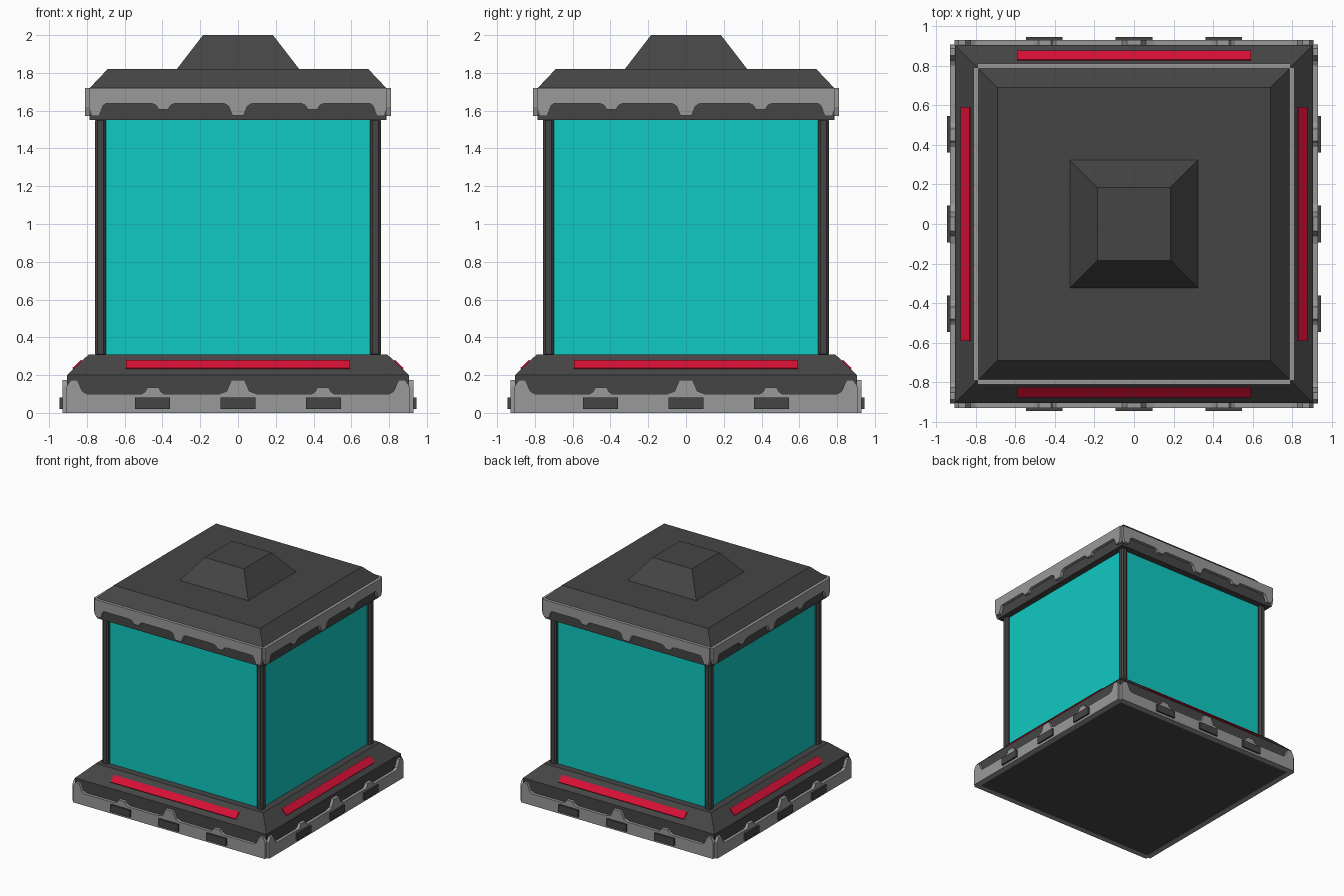
import bpy, bmesh
from math import pi
from mathutils import Matrix, Vector

if "Cube" in bpy.data.objects:
    bpy.data.objects.remove(bpy.data.objects["Cube"])


def material(name, rgb):
    m = bpy.data.materials.new(name)
    m.diffuse_color = (*rgb, 1)
    m.use_nodes = True
    m.node_tree.nodes["Principled BSDF"].inputs["Base Color"].default_value = m.diffuse_color
    return m


DARK = material("dark_metal", (0.06, 0.06, 0.06))
GREY = material("light_metal", (0.32, 0.32, 0.32))
TEAL = material("teal_glass", (0.005, 0.59, 0.54))
RED = material("red_light", (0.68, 0.005, 0.035))


def finish(bm, name, mat):
    bmesh.ops.recalc_face_normals(bm, faces=bm.faces)
    me = bpy.data.meshes.new(name)
    bm.to_mesh(me)
    bm.free()
    me.materials.append(mat)
    ob = bpy.data.objects.new(name, me)
    bpy.context.collection.objects.link(ob)
    return ob


def skin(bm, rings):
    # closed solid through matching rings of points
    vs = [[bm.verts.new(p) for p in r] for r in rings]
    n = len(vs[0])
    for a, b in zip(vs, vs[1:]):
        for i in range(n):
            j = (i + 1) % n
            bm.faces.new((a[i], a[j], b[j], b[i]))
    bm.faces.new(vs[0][::-1])
    bm.faces.new(vs[-1])


def square_loft(name, levels, mat):
    bm = bmesh.new()
    skin(bm, [[(-h, -h, z), (h, -h, z), (h, h, z), (-h, h, z)] for h, z in levels])
    return finish(bm, name, mat)


def four_sides(name, solids, mat):
    # each solid is a pair of rings on the front, repeated around z
    bm = bmesh.new()
    for k in range(4):
        rot = Matrix.Rotation(k * pi / 2, 3, 'Z')
        for rings in solids:
            skin(bm, [[rot @ Vector(p) for p in r] for r in rings])
    return finish(bm, name, mat)


def panel(half_profile, straight_z, outer, inner):
    # symmetric trim outline in xz, closed by a straight edge
    edge = half_profile[-1][0]
    right = half_profile + [(edge, straight_z)]
    pts = right + [(-x, z) for x, z in reversed(right)]
    return [[(x, -outer, z) for x, z in pts], [(x, -inner, z) for x, z in pts]]


def box(x0, x1, y0, y1, z0, z1):
    return [[(x0, y, z0), (x1, y, z0), (x1, y, z1), (x0, y, z1)] for y in (y0, y1)]


# Dark solid bodies
square_loft("base_body", [(0.905, 0.002), (0.905, 0.2), (0.79, 0.31)], DARK)
square_loft("cap_body", [(0.785, 1.55), (0.785, 1.72), (0.69, 1.82)], DARK)
square_loft("cap_top", [(0.328, 1.815), (0.185, 2.0)], DARK)

# Glass body
square_loft("glass", [(0.73, 0.305), (0.73, 1.555)], TEAL)

# Bevelled corner posts
posts = four_sides("corner_posts", [box(0.70, 0.757, -0.757, -0.70, 0.30, 1.56)], DARK)
bev = posts.modifiers.new("bevel", 'BEVEL')
bev.width = 0.012
bev.segments = 1

# Base trim with raised tabs
base_edge = [(0.035, 0.175), (0.06, 0.115), (0.10, 0.10), (0.39, 0.10), (0.408, 0.112),
             (0.42, 0.135), (0.48, 0.135), (0.492, 0.112), (0.51, 0.10), (0.80, 0.10),
             (0.825, 0.115), (0.85, 0.175), (0.885, 0.175), (0.907, 0.14)]
four_sides("base_trim", [panel(base_edge, 0, 0.93, 0.88)], GREY)

# Cap trim with hanging tabs
cap_edge = [(0.03, 1.575), (0.05, 1.625), (0.075, 1.638), (0.335, 1.638), (0.355, 1.63),
            (0.37, 1.607), (0.42, 1.607), (0.435, 1.63), (0.455, 1.638), (0.70, 1.638),
            (0.715, 1.625), (0.735, 1.572), (0.775, 1.572), (0.79, 1.62)]
four_sides("cap_trim", [panel(cap_edge, 1.72, 0.81, 0.77)], GREY)

# Dark blocks on the base trim
four_sides("base_blocks", [box(c - 0.093, c + 0.093, -0.945, -0.90, 0.02, 0.082)
                           for c in (-0.453, 0, 0.453)], DARK)

# Red light bars lying on the base slope
bar = [(-0.866, 0.222), (-0.876, 0.238), (-0.831, 0.281), (-0.815, 0.27)]
four_sides("red_lights", [[[(x, y, z) for y, z in bar] for x in (-0.592, 0.592)]], RED)
